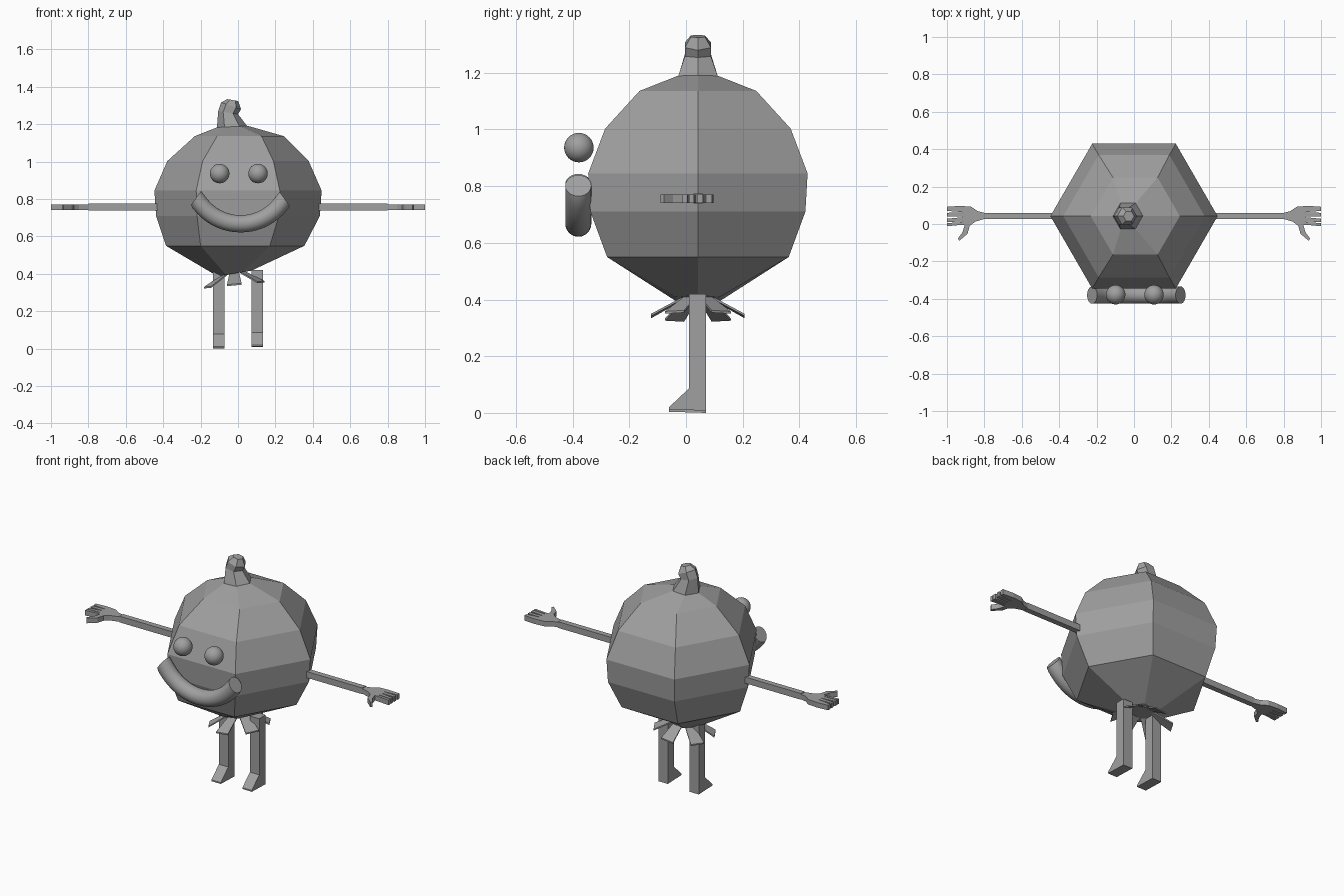
import bpy, bmesh, math
from mathutils import Vector

if "Cube" in bpy.data.objects:
    bpy.data.objects.remove(bpy.data.objects["Cube"])

mat = bpy.data.materials.new("grey")
mat.diffuse_color = (0.35, 0.35, 0.35, 1)
mat.use_nodes = True
mat.node_tree.nodes["Principled BSDF"].inputs["Base Color"].default_value = mat.diffuse_color
CY = 0.042  # depth of the body axis


def finish(name, bm, smooth=False):
    bmesh.ops.recalc_face_normals(bm, faces=bm.faces)
    me = bpy.data.meshes.new(name)
    bm.to_mesh(me)
    bm.free()
    me.materials.append(mat)
    ob = bpy.data.objects.new(name, me)
    bpy.context.collection.objects.link(ob)
    if smooth:
        bpy.ops.object.select_all(action='DESELECT')
        ob.select_set(True)
        bpy.context.view_layer.objects.active = ob
        bpy.ops.object.shade_smooth_by_angle(angle=math.radians(40))
    return ob


def loft(name, rings, smooth=False):
    """Skin a list of point rings and cap both ends."""
    bm = bmesh.new()
    vs = [[bm.verts.new(p) for p in r] for r in rings]
    n = len(vs[0])
    for a, b in zip(vs, vs[1:]):
        for i in range(n):
            j = (i + 1) % n
            bm.faces.new((a[i], a[j], b[j], b[i]))
    bm.faces.new(vs[0])
    bm.faces.new(vs[-1])
    return finish(name, bm, smooth)


def prism(name, outline, to3d, lo, hi):
    """Extrude a 2D outline between two levels."""
    return loft(name, [[to3d(u, v, w) for u, v in outline] for w in (lo, hi)])


def hexagon(z, cx, r, tilt=0):
    pts = []
    for k in range(6):
        a = k * math.pi / 3
        x = r * math.cos(a)
        pts.append((cx + x, CY + r * math.sin(a), z + tilt * x))
    return pts


# Six-sided pumpkin body
loft("body", [hexagon(*r) for r in (
    (0.402, -0.02, 0.09, 0.16), (0.55, -0.015, 0.37), (0.71, 0, 0.438),
    (0.845, 0, 0.447), (1.003, 0, 0.378), (1.136, 0.007, 0.238),
    (1.187, -0.03, 0.083, 0.05))])

# Bent stem
loft("stem", [hexagon(*r) for r in (
    (1.18, -0.03, 0.083, 0.05), (1.262, -0.053, 0.053, -0.15),
    (1.298, -0.037, 0.053, -0.35), (1.329, -0.028, 0.029, -0.18))])

# Eyes
for side, x in (("left", -0.098), ("right", 0.107)):
    bm = bmesh.new()
    bmesh.ops.create_uvsphere(bm, u_segments=32, v_segments=16, radius=0.052)
    bmesh.ops.translate(bm, verts=bm.verts, vec=(x, -0.378, 0.936))
    finish(side + "_eye", bm, True)

# Smiling mouth: a round tube along a sagging curve
rings, steps = [], 20
for s in range(steps + 1):
    t = s / steps
    u = 1 - t
    xs, zs = (-0.224, -0.115, 0.14, 0.249), (0.806, 0.622, 0.622, 0.802)
    w = (u**3, 3*u*u*t, 3*u*t*t, t**3)
    d = (-3*u*u, 3*u*u - 6*u*t, 6*u*t - 3*t*t, 3*t*t)
    c = Vector((sum(a*b for a, b in zip(w, xs)), -0.38, sum(a*b for a, b in zip(w, zs))))
    tan = Vector((sum(a*b for a, b in zip(d, xs)), 0, sum(a*b for a, b in zip(d, zs)))).normalized()
    nor = Vector((-tan.z, 0, tan.x))
    if s in (0, steps):  # flatter cut at the ends
        k = 1 if s == 0 else -1
        nor = Vector((k * 0.58, 0, 0.81))
    rings.append([c + 0.046 * (math.cos(a) * nor + math.sin(a) * Vector((0, 1, 0)))
                  for a in (2 * math.pi * i / 24 for i in range(24))])
loft("mouth", rings, True)

# Arms, hands and legs
hand = [(0.80, 0.06), (0.835, 0.068), (0.87, 0.092),
        (0.93, 0.097), (1.0, 0.092), (1.0, 0.07), (0.92, 0.064),
        (0.92, 0.061), (1.0, 0.06), (1.0, 0.04), (0.92, 0.04),
        (0.92, 0.036), (1.0, 0.028), (1.0, 0.01), (0.92, 0.014),
        (0.92, 0.01), (1.0, 0.005), (1.0, -0.012), (0.92, -0.004),
        (0.905, -0.005), (0.917, -0.045), (0.942, -0.078), (0.934, -0.09),
        (0.89, -0.052), (0.878, -0.01), (0.85, 0.012), (0.80, 0.027)]
arm = [(0.42, 0.027), (0.80, 0.027), (0.80, 0.06), (0.42, 0.06)]
leg = [(0.07, 0), (-0.06, 0.004), (-0.06, 0.012), (0.01, 0.078), (0.01, 0.42), (0.07, 0.42)]
for side, s in (("left", -1), ("right", 1)):
    flat = lambda u, v, w: (s * u, v, w)
    prism(side + "_arm", arm, flat, 0.738, 0.775)
    prism(side + "_hand", hand, flat, 0.741, 0.771)
    lift = 0.004 * (s + 1)
    prism(side + "_leg", leg, lambda u, v, w: (w, u, v + lift * (v < 0.4)),
          s * 0.102 - 0.031, s * 0.102 + 0.031)

# Ring of drooping leaves under the body
for k in range(6):
    a = math.radians(30 + 60 * k)
    ca, sa = math.cos(a), math.sin(a)

    def place(u, v, w):
        x = u * ca - v * sa
        z = 0.405 - 0.55 * (u - 0.05) + 0.1 * x
        return (x - 0.02, CY + u * sa + v * ca, z + w)
    prism(f"leaf_{k + 1}", [(0.05, -0.025), (0.165, -0.039), (0.165, 0.039), (0.05, 0.025)],
          place, -0.004, 0.004)
